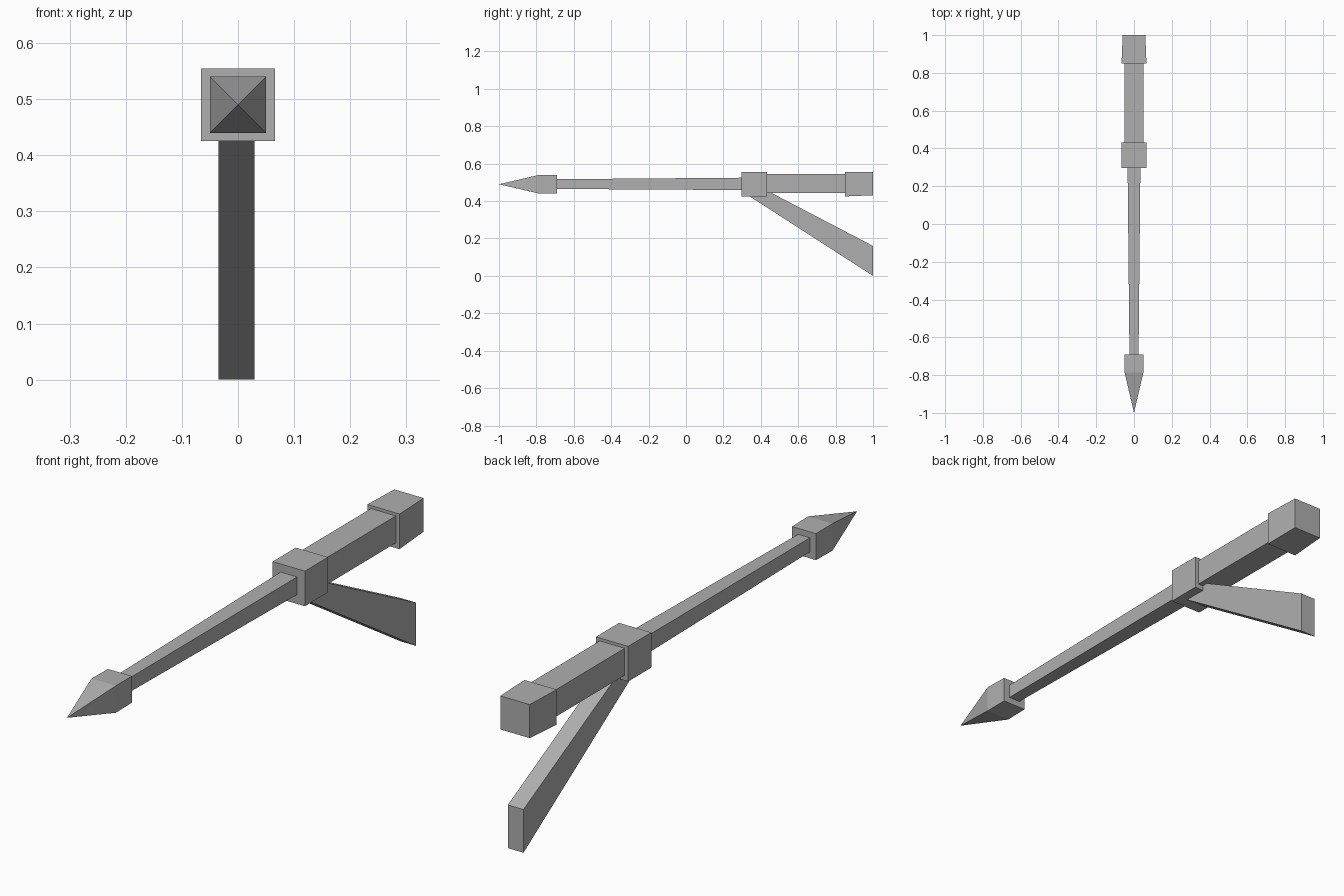
import bpy, bmesh

cube = bpy.data.objects.get("Cube")
if cube:
    bpy.data.objects.remove(cube, do_unlink=True)

GREY = (0.43, 0.43, 0.43, 1)
mat = bpy.data.materials.new("plain grey")
mat.use_nodes = True
mat.diffuse_color = GREY
mat.node_tree.nodes["Principled BSDF"].inputs["Base Color"].default_value = GREY


def finish(name, bm):
    bmesh.ops.recalc_face_normals(bm, faces=bm.faces)
    mesh = bpy.data.meshes.new(name)
    bm.to_mesh(mesh)
    bm.free()
    mesh.materials.append(mat)
    bpy.context.collection.objects.link(bpy.data.objects.new(name, mesh))


def loft(name, sections):
    """Square sections (y, centre z, half width, half height) joined along y."""
    bm = bmesh.new()
    rings = [[bm.verts.new((sx * hw, y, z + sz * hh))
              for sx, sz in ((-1, -1), (1, -1), (1, 1), (-1, 1))]
             for y, z, hw, hh in sections]
    for a, b in zip(rings, rings[1:]):
        for i in range(4):
            j = (i + 1) % 4
            bm.faces.new((a[i], a[j], b[j], b[i]))
    bm.faces.new(rings[0])
    bm.faces.new(rings[-1])
    bmesh.ops.remove_doubles(bm, verts=bm.verts, dist=1e-5)
    finish(name, bm)


# Pointed head, shaft and handle
loft("pointed_tip", [(-1, 0.49, 0, 0), (-0.785, 0.49, 0.05, 0.05), (-0.69, 0.49, 0.049, 0.049)])
loft("shaft", [(-0.7, 0.491, 0.024, 0.026), (0.31, 0.492, 0.034, 0.033)])
loft("collar", [(0.297, 0.49, 0.066, 0.065), (0.432, 0.49, 0.066, 0.065)])
loft("grip", [(0.42, 0.494, 0.051, 0.05), (0.87, 0.494, 0.051, 0.05)])
loft("end_cap", [(0.85, 0.49, 0.066, 0.065), (1, 0.493, 0.06, 0.062)])

# Slanted lever under the collar, widening to a vertical end
bm = bmesh.new()
profile = [(0.33, 0.432), (1, 0), (1, 0.16), (0.42, 0.463)]
face = bm.faces.new([bm.verts.new((-0.035, y, z)) for y, z in profile])
side = bmesh.ops.extrude_face_region(bm, geom=[face])
bmesh.ops.translate(bm, vec=(0.064, 0, 0),
                    verts=[v for v in side["geom"] if isinstance(v, bmesh.types.BMVert)])
finish("lever", bm)
